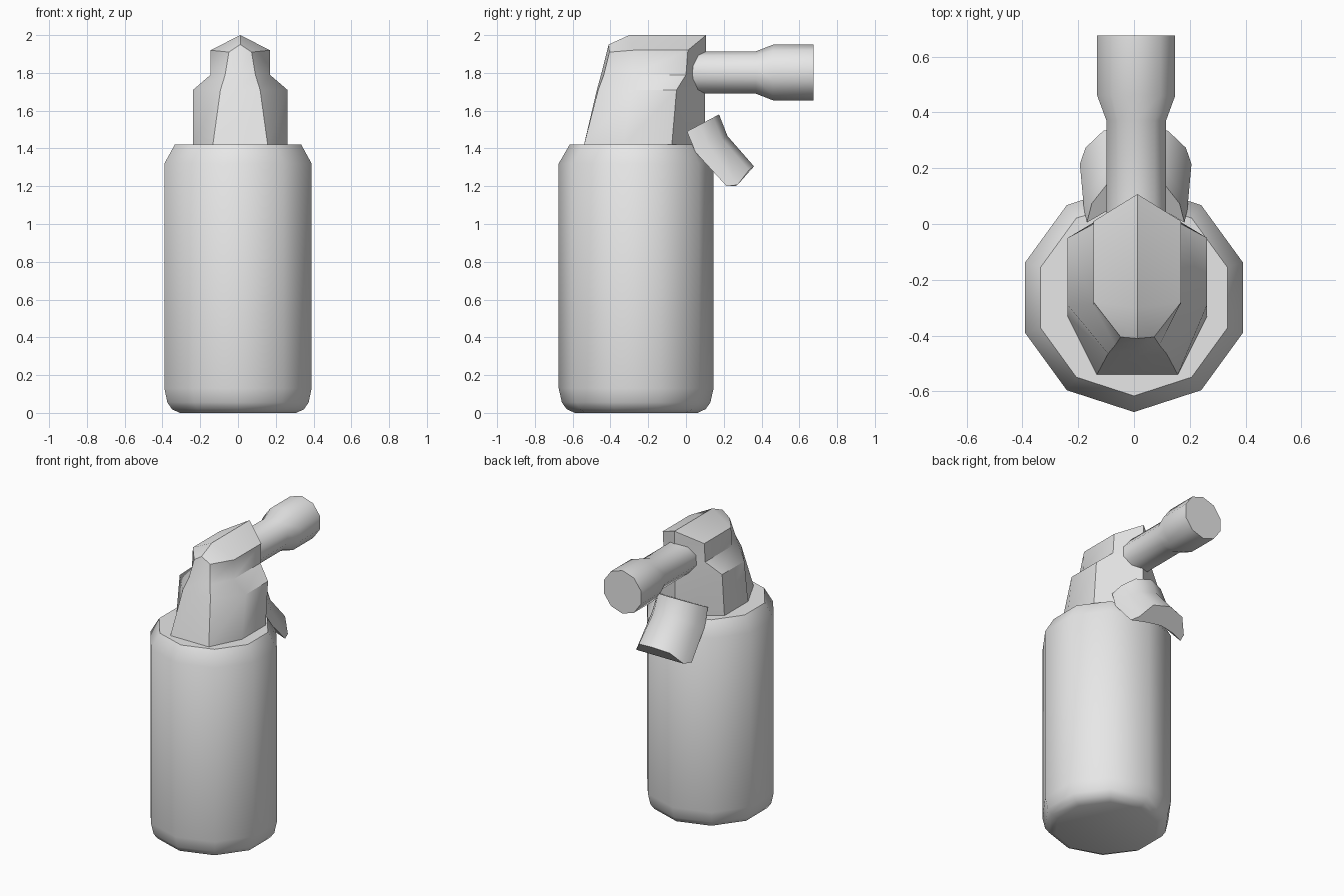
import bpy, bmesh, math

if "Cube" in bpy.data.objects:
    bpy.data.objects.remove(bpy.data.objects["Cube"])

grey = bpy.data.materials.new("light_grey")
grey.diffuse_color = (0.8, 0.8, 0.8, 1)
grey.use_nodes = True
grey.node_tree.nodes["Principled BSDF"].inputs["Base Color"].default_value = grey.diffuse_color


def loft(name, rings, cap_start=True, cap_end=True, angle=40):
    """Skin a list of equal-length closed rings."""
    bm = bmesh.new()
    vs = [[bm.verts.new(p) for p in r] for r in rings]
    n = len(rings[0])
    for a, b in zip(vs, vs[1:]):
        for i in range(n):
            j = (i + 1) % n
            bm.faces.new((a[i], a[j], b[j], b[i]))
    if cap_start:
        bm.faces.new(vs[0][::-1])
    if cap_end:
        bm.faces.new(vs[-1])
    bmesh.ops.remove_doubles(bm, verts=bm.verts, dist=1e-4)
    bmesh.ops.recalc_face_normals(bm, faces=bm.faces)
    me = bpy.data.meshes.new(name)
    bm.to_mesh(me)
    bm.free()
    me.materials.append(grey)
    ob = bpy.data.objects.new(name, me)
    bpy.context.collection.objects.link(ob)
    bpy.ops.object.select_all(action='DESELECT')
    ob.select_set(True)
    bpy.context.view_layer.objects.active = ob
    bpy.ops.object.shade_smooth_by_angle(angle=math.radians(angle))
    return ob


def decagon(r):
    return [(r * math.sin(k * math.pi / 5), r * math.cos(k * math.pi / 5)) for k in range(10)]


# ten-sided bottle with rounded foot and bevelled shoulder
loft("bottle", [[(x, y - 0.264, z) for x, y in decagon(r)] for r, z in (
    (0.325, 0.0), (0.368, 0.02), (0.393, 0.055), (0.41, 0.13),
    (0.41, 1.32), (0.352, 1.42))], angle=42)


# head: front centre, front corner, shoulder, back side, back centre, mirrored
def head_ring(fc, fr, sh, bk, bc):
    right = [fr, sh, bk]
    left = [(-x, y, z) for x, y, z in reversed(right)]
    pts = [fc] + right + [bc] + left
    return [(x + 0.012, y, z) for x, y, z in pts]


front, ridge_f, ridge_b = (0, -0.41, 1.95), (0, -0.30, 2.0), (0, 0.107, 2.0)
loft("spray_head", [
    head_ring((0, -0.54, 1.42), (0.145, -0.54, 1.42), (0.25, -0.33, 1.42), (0.25, -0.075, 1.42), (0, 0.1, 1.42)),
    head_ring((0, -0.472, 1.71), (0.105, -0.465, 1.71), (0.25, -0.29, 1.71), (0.25, -0.05, 1.71), (0, 0.1, 1.71)),
    head_ring((0, -0.45, 1.79), (0.08, -0.435, 1.79), (0.157, -0.29, 1.79), (0.157, 0.0, 1.79), (0, 0.1, 1.79)),
    head_ring((0, -0.42, 1.91), (0.06, -0.405, 1.91), (0.157, -0.28, 1.92), (0.157, 0.01, 1.92), (0, 0.105, 1.92)),
    head_ring(front, front, ridge_f, ridge_b, ridge_b),
], cap_end=False, angle=35)

# nozzle with flared tip
loft("nozzle", [[(x + 0.008, y, z + 1.802) for x, z in decagon(r)] for r, y in (
    (0.112, 0.0), (0.112, 0.37), (0.147, 0.46), (0.147, 0.675))], angle=42)

# trigger: crescent section swept downwards, convex side facing back
SECTION = [(-1, 0), (-0.9, 0.4), (-0.58, 0.82), (0, 1), (0.58, 0.82), (0.9, 0.4), (1, 0),
           (0.5, 0.3), (0, 0.4), (-0.5, 0.3)]
loft("trigger", [[(0.006 + w * s, y0 + (y1 - y0) * d, z0 + (z1 - z0) * d) for s, d in SECTION]
                 for w, y0, z0, y1, z1 in (
    (0.175, 0.005, 1.49, 0.175, 1.58),
    (0.185, 0.05, 1.38, 0.22, 1.465),
    (0.2, 0.215, 1.20, 0.36, 1.305))], angle=42)
for v in bpy.data.objects["trigger"].data.vertices:  # flatten the lower tip
    if v.co.z < 1.26 and v.co.y > 0.22:
        v.co.z = max(1.2, v.co.z - 0.035)
